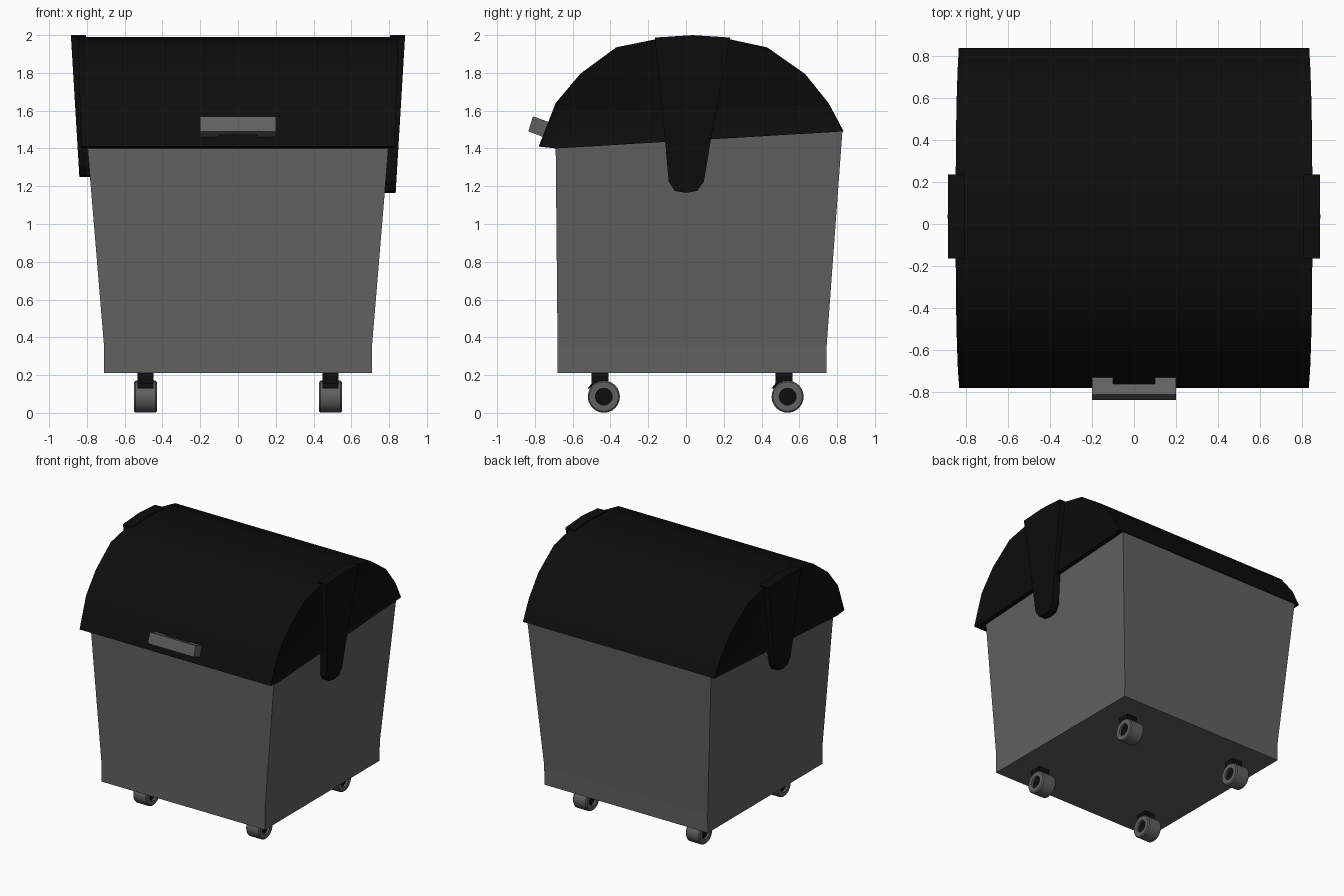
import bpy, bmesh, math

if "Cube" in bpy.data.objects:
    bpy.data.objects.remove(bpy.data.objects["Cube"])


def material(name, v):
    m = bpy.data.materials.new(name)
    m.diffuse_color = (v, v, v, 1)
    m.use_nodes = True
    m.node_tree.nodes["Principled BSDF"].inputs["Base Color"].default_value = m.diffuse_color
    return m


GREY = material("grey_metal", 0.12)
BLACK = material("black_plastic", 0.004)


def finish(name, bm, mat, smooth=False):
    bmesh.ops.recalc_face_normals(bm, faces=bm.faces)
    me = bpy.data.meshes.new(name)
    bm.to_mesh(me)
    bm.free()
    me.materials.append(mat)
    ob = bpy.data.objects.new(name, me)
    bpy.context.collection.objects.link(ob)
    if smooth:
        bpy.ops.object.select_all(action='DESELECT')
        bpy.context.view_layer.objects.active = ob
        ob.select_set(True)
        bpy.ops.object.shade_smooth_by_angle(angle=math.radians(30))
    return ob


def loft(bm, rings):
    """Skin a stack of equal-length rings and cap both ends."""
    vs = [[bm.verts.new(p) for p in r] for r in rings]
    n = len(vs[0])
    for a, b in zip(vs, vs[1:]):
        for i in range(n):
            j = (i + 1) % n
            bm.faces.new((a[i], a[j], b[j], b[i]))
    return [bm.faces.new(vs[0]), bm.faces.new(vs[-1])]


def prism(bm, profile, xa, xb):
    """Extrude a (y, z) profile between two x positions that depend on z."""
    return loft(bm, [[(f(z), y, z) for y, z in profile] for f in (xa, xb)])


# Tapered container with a straight base band and a raised back edge
def ring(w, y0, y1, z0, z1):
    return [(-w, y0, z0), (w, y0, z0), (w, y1, z1), (-w, y1, z1)]


bm = bmesh.new()
loft(bm, [ring(0.71, -0.68, 0.743, 0.21, 0.21),
          ring(0.71, -0.68, 0.745, 0.36, 0.36),
          ring(0.797, -0.69, 0.828, 1.41, 1.49)])
finish("container_body", bm, GREY)

# Domed lid with slightly recessed end panels
dome = [(-0.78, 1.41), (-0.69, 1.64), (-0.56, 1.795), (-0.37, 1.935),
        (-0.165, 1.977), (0.035, 1.99), (0.235, 1.977), (0.43, 1.935),
        (0.63, 1.795), (0.755, 1.64), (0.835, 1.49), (-0.69, 1.40)]
bm = bmesh.new()
ends = prism(bm, dome, lambda z: -0.83 - 0.03 * (z - 1.41),
             lambda z: 0.83 + 0.03 * (z - 1.41))
bmesh.ops.recalc_face_normals(bm, faces=bm.faces)
bmesh.ops.inset_individual(bm, faces=ends, thickness=0.03, depth=-0.012)
finish("domed_lid", bm, BLACK, True)

# Pivot arms on both sides, the left one a little shorter
for side, s, low in (("right", 1, 1.165), ("left", -1, 1.25)):
    arm = [(-0.165, 1.987), (-0.11, 1.435), (-0.092, low + 0.06),
           (-0.06, low + 0.01), (0, low), (0.06, low + 0.01),
           (0.095, low + 0.06), (0.132, 1.45), (0.235, 1.987), (0.035, 2.0)]
    bm = bmesh.new()
    prism(bm, arm, lambda z: s * (0.76 + 0.055 * (z - 1.17)),
          lambda z: s * (0.835 + 0.06 * (z - 1.17)))
    finish("pivot_arm_" + side, bm, BLACK)

# Tilted front handle: a bar and two mounting blocks
bm = bmesh.new()
prism(bm, [(-0.81, 1.57), (-0.835, 1.49), (-0.785, 1.472), (-0.76, 1.552)],
      lambda z: -0.2, lambda z: 0.2)
for s in (-1, 1):
    prism(bm, [(-0.76, 1.552), (-0.785, 1.472), (-0.735, 1.452), (-0.70, 1.53)],
          lambda z: s * 0.1, lambda z: s * 0.2)
finish("front_handle", bm, GREY)


# Castors: tyre ring, dark hub and mounting bracket
def circle(x, y, z, r, n=24):
    return [(x, y + r * math.cos(2 * math.pi * i / n),
             z + r * math.sin(2 * math.pi * i / n)) for i in range(n)]


for sx, side in ((-1, "left"), (1, "right")):
    for y, end in ((-0.435, "front"), (0.538, "rear")):
        tag = end + "_" + side
        x, z = sx * 0.49, 0.086
        bm = bmesh.new()
        caps = loft(bm, [circle(x - 0.06, y, z, 0.078),
                         circle(x - 0.052, y, z, 0.085),
                         circle(x + 0.052, y, z, 0.085),
                         circle(x + 0.06, y, z, 0.078)])
        bmesh.ops.recalc_face_normals(bm, faces=bm.faces)
        bmesh.ops.inset_individual(bm, faces=caps, thickness=0.033)
        bmesh.ops.inset_individual(bm, faces=caps, thickness=0.001, depth=-0.02)
        finish("wheel_" + tag, bm, GREY, True)
        bm = bmesh.new()
        loft(bm, [circle(x - 0.045, y, z, 0.044), circle(x + 0.045, y, z, 0.044)])
        finish("wheel_hub_" + tag, bm, BLACK, True)
        bm = bmesh.new()
        prism(bm, [(y - 0.065, 0.23), (y - 0.065, 0.155), (y - 0.085, 0.13),
                   (y + 0.025, 0.13), (y + 0.025, 0.23)],
              lambda z: x - 0.043, lambda z: x + 0.043)
        finish("castor_bracket_" + tag, bm, BLACK)
